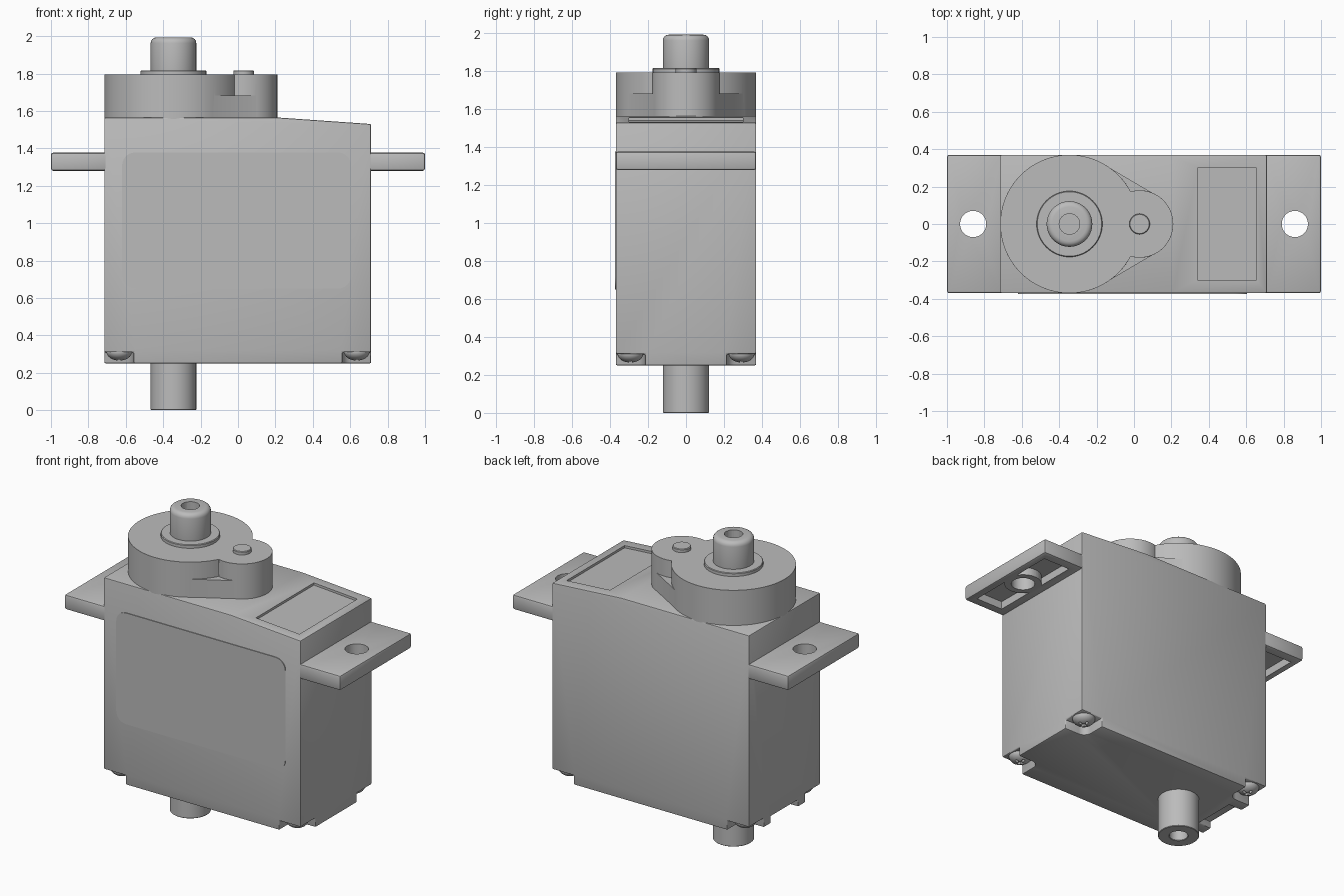
import bpy, bmesh
from math import sin, cos, pi, acos, radians

if "Cube" in bpy.data.objects:
    bpy.data.objects.remove(bpy.data.objects["Cube"], do_unlink=True)

plastic = bpy.data.materials.new("grey plastic")
plastic.use_nodes = True
GREY = (0.5, 0.5, 0.5, 1)
plastic.diffuse_color = GREY
plastic.node_tree.nodes["Principled BSDF"].inputs["Base Color"].default_value = GREY


def prism(name, outline, lo, hi, axis="z"):
    """Extrude a 2D outline; axis 'z' takes (x, y) points, 'y' takes (x, z)."""
    bm = bmesh.new()
    place = (lambda p, h: (p[0], p[1], h)) if axis == "z" else (lambda p, h: (p[0], h, p[1]))
    face = bm.faces.new([bm.verts.new(place(p, lo)) for p in outline])
    ext = bmesh.ops.extrude_face_region(bm, geom=[face])
    for v in ext["geom"]:
        if isinstance(v, bmesh.types.BMVert):
            v.co["xyz".index(axis)] = hi
    bmesh.ops.recalc_face_normals(bm, faces=bm.faces)
    mesh = bpy.data.meshes.new(name)
    bm.to_mesh(mesh)
    bm.free()
    mesh.materials.append(plastic)
    obj = bpy.data.objects.new(name, mesh)
    bpy.context.collection.objects.link(obj)
    return obj


def arc(x, y, r, a0=0, a1=2 * pi, n=64, closed=False):
    return [(x + r * cos(a0 + (a1 - a0) * i / n), y + r * sin(a0 + (a1 - a0) * i / n))
            for i in range(n + closed)]


def rounded(x0, x1, y0, y1, r=0.0):
    if not r:
        return [(x0, y0), (x1, y0), (x1, y1), (x0, y1)]
    centres = [(x1 - r, y1 - r), (x0 + r, y1 - r), (x0 + r, y0 + r), (x1 - r, y0 + r)]
    return [p for i, c in enumerate(centres)
            for p in arc(*c, r, i * pi / 2, (i + 1) * pi / 2, 6, True)]


def disc(name, x, y, r, z0, z1, n=64):
    return prism(name, arc(x, y, r, n=n), z0, z1)


def apply(obj, kind, **settings):
    mod = obj.modifiers.new(kind.title(), kind)
    for key, value in settings.items():
        setattr(mod, key, value)
    bpy.context.view_layer.objects.active = obj
    bpy.ops.object.modifier_apply(modifier=mod.name)


def combine(obj, other, how="DIFFERENCE"):
    apply(obj, "BOOLEAN", operation=how, solver="EXACT", object=other)
    bpy.data.objects.remove(other, do_unlink=True)


def soften(obj, width=0.008, segments=2):
    if width:
        apply(obj, "BEVEL", width=width, segments=segments, limit_method="ANGLE",
              angle_limit=radians(40))
    bpy.ops.object.select_all(action="DESELECT")
    obj.select_set(True)
    bpy.context.view_layer.objects.active = obj
    bpy.ops.object.shade_smooth_by_angle(angle=radians(35))


W = 0.37          # half depth of the case
SX = -0.345       # shaft position
PX = 0.03         # idler pin position
BASE, TOP = 0.25, 1.565

# Case with a sloping top at one end
case = prism("case", [(-0.715, BASE), (0.712, BASE), (0.712, 1.53), (0.21, TOP), (-0.715, TOP)],
             -W, W, "y")
for sx in (-1, 1):
    for sy in (-1, 1):
        cx, cy, s = sx * 0.713, sy * W, 0.155
        combine(case, prism("notch", rounded(cx - s, cx + s, cy - s, cy + s, 0.05), 0.1, 0.31))
# Cable exit along the lower edge
combine(case, prism("cable_exit", rounded(-0.9, -0.62, -0.14, 0.14), 0.1, 0.295))
soften(case)
# Shallow rectangular recess following the slope
combine(case, prism("recess", [(0.34, 1.541), (0.655, 1.519), (0.655, 1.7), (0.34, 1.7)],
                    -0.3, 0.3, "y"))
soften(case, 0)

# Label plate on the front
label = prism("label_plate", rounded(-0.62, 0.605, 0.65, 1.378, 0.07), -W - 0.005, -W + 0.002, "y")
soften(label, 0)

# Screw heads in the corner notches
for sx, end in ((-1, "right"), (1, "left")):
    for sy, side in ((-1, "front"), (1, "back")):
        x, y = sx * 0.635, sy * 0.293
        bpy.ops.mesh.primitive_uv_sphere_add(segments=32, ring_count=16, radius=1,
                                             location=(x, y, 0.312))
        screw = bpy.context.object
        screw.name = f"screw_{side}_{end}"
        screw.scale = (0.068, 0.068, 0.047)
        screw.data.materials.append(plastic)
        for a, b in ((0.035, 0.008), (0.008, 0.035)):
            combine(screw, prism("slot", rounded(x - a, x + a, y - b, y + b), 0.2, 0.285))
        soften(screw, 0)

# Mounting ears, hollow underneath with a boss round the hole
for sx, end in ((-1, "right"), (1, "left")):
    a, b = sorted((sx * 0.70, sx * 1.0))
    hx = sx * 0.86
    ear = prism(f"mounting_ear_{end}", rounded(a, b, -W, W), 1.28, 1.377)
    soften(ear, 0.012)
    pocket = prism("pocket", rounded(hx - 0.095, hx + 0.095, -0.31, 0.31), 1.2, 1.33)
    combine(pocket, disc("boss", hx, 0, 0.11, 1.1, 1.4))
    combine(ear, pocket)
    combine(ear, disc("hole", hx, 0, 0.07, 1.1, 1.5))
    soften(ear, 0)

# Gear housing: two round towers joined by a lower tangent web
R, r = W, 0.18
t = acos((R - r) / (PX - SX))
web = arc(SX, 0, R - 0.002, t, 2 * pi - t, 48, True) + arc(PX, 0, r - 0.002, -t, t, 32, True)
housing = disc("gear_housing", SX, 0, R, TOP - 0.03, 1.795, 96)
combine(housing, disc("idler_tower", PX, 0, r, TOP - 0.03, 1.795), "UNION")
combine(housing, prism("web", web, TOP - 0.03, 1.683), "UNION")
soften(housing, 0.005, 1)

# Idler pin and collar under the output shaft
soften(disc("idler_pin", PX, 0, 0.055, 1.76, 1.817, 32), 0.004, 1)
soften(disc("shaft_collar", SX, 0, 0.176, 1.76, 1.817), 0.004, 1)

# Output shaft with bored, rounded top
shaft = disc("output_shaft", SX, 0, 0.122, 1.75, 1.993)
soften(shaft, 0.03, 4)
combine(shaft, disc("bore", SX, 0, 0.055, 1.86, 2.1, 32))
soften(shaft, 0)

# Lower pivot with bore
pivot = disc("lower_pivot", SX, 0, 0.122, 0, 0.3)
combine(pivot, disc("bore", SX, 0, 0.055, -0.1, 0.15, 32))
soften(pivot, 0.003, 1)
